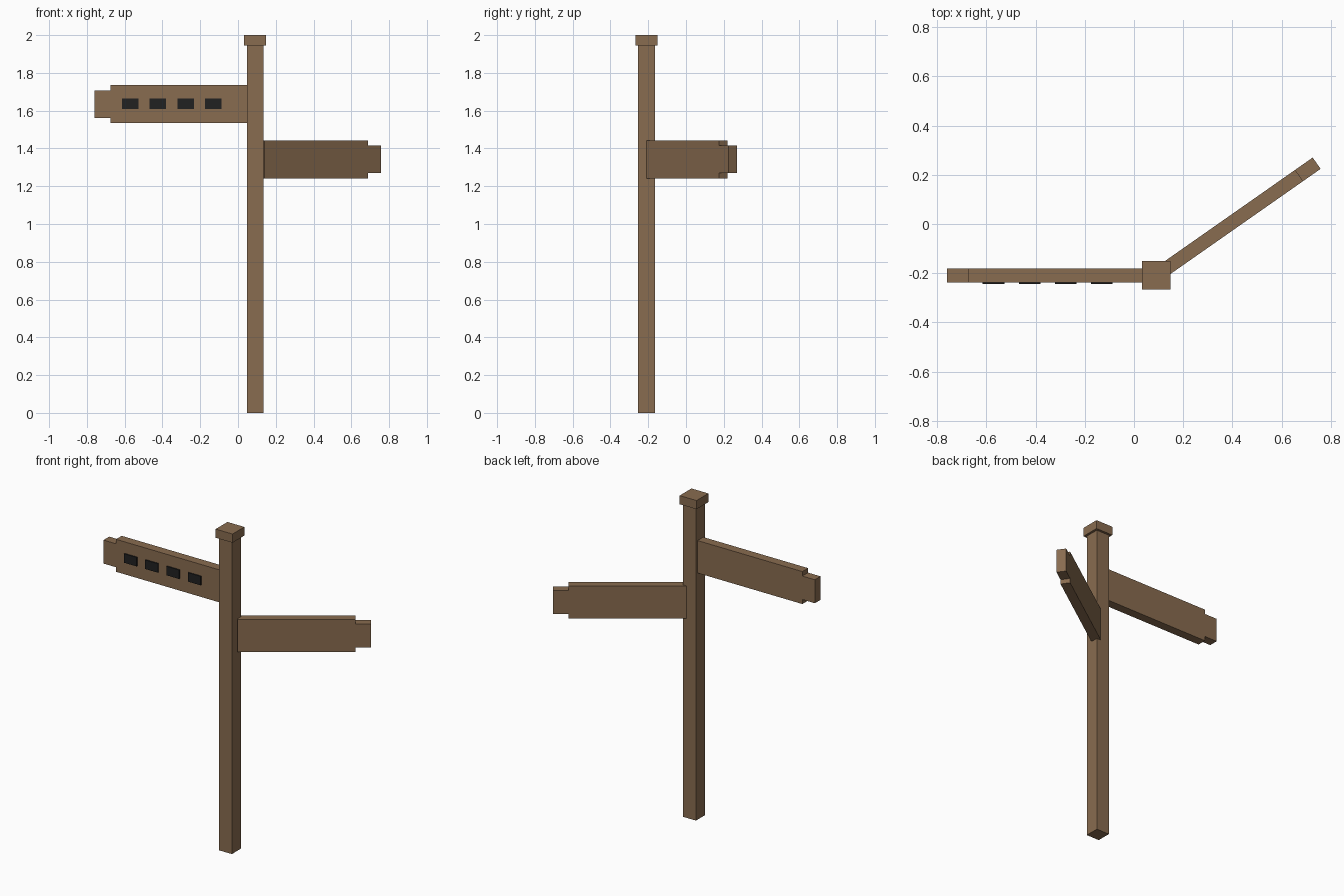
import bpy
import bmesh
from math import radians
from mathutils import Matrix

cube = bpy.data.objects.get("Cube")
if cube:
    bpy.data.objects.remove(cube, do_unlink=True)


def material(name, rgb):
    mat = bpy.data.materials.new(name)
    mat.use_nodes = True
    color = (*rgb, 1)
    mat.diffuse_color = color
    bsdf = next(n for n in mat.node_tree.nodes if n.type == "BSDF_PRINCIPLED")
    bsdf.inputs["Base Color"].default_value = color
    return mat


wood = material("brown wood", (0.25, 0.15, 0.08))
black = material("black paint", (0.015, 0.015, 0.015))


def add_object(name, bm, mat, matrix=Matrix()):
    bmesh.ops.recalc_face_normals(bm, faces=bm.faces)
    mesh = bpy.data.meshes.new(name)
    bm.to_mesh(mesh)
    bm.free()
    mesh.materials.append(mat)
    obj = bpy.data.objects.new(name, mesh)
    obj.matrix_world = matrix
    bpy.context.collection.objects.link(obj)


def box(name, center, size, mat):
    bm = bmesh.new()
    bmesh.ops.create_cube(bm, size=1, matrix=Matrix.Diagonal((*size, 1)))
    add_object(name, bm, mat, Matrix.Translation(center))


def board(name, height, angle, start, shoulder, end):
    """Extruded arm outline with a narrower tip, turned about the post."""
    half, tip, thick = 0.101, 0.073, 0.056
    upper = [(start, half), (shoulder, half), (shoulder, tip), (end, tip)]
    outline = upper + [(x, -z) for x, z in reversed(upper)]
    bm = bmesh.new()
    face = bm.faces.new([bm.verts.new((x, -thick / 2, z)) for x, z in outline])
    new = bmesh.ops.extrude_face_region(bm, geom=[face])["geom"]
    bmesh.ops.translate(bm, vec=(0, thick, 0),
                        verts=[v for v in new if isinstance(v, bmesh.types.BMVert)])
    turn = Matrix.Rotation(radians(angle), 4, "Z")
    add_object(name, bm, wood, Matrix.Translation((POST_X, POST_Y, height)) @ turn)


POST_X, POST_Y = 0.091, -0.209

# Post and cap
box("post", (POST_X, POST_Y, 0.975), (0.088, 0.088, 1.95), wood)
box("post_cap", (POST_X, POST_Y, 1.973), (0.116, 0.116, 0.054), wood)

# Direction boards
board("right_board", 1.635, 180, 0.042, 0.765, 0.851)
board("left_board", 1.342, 35, 0.042, 0.708, 0.795)

# Dark plates on the front of the right board
for i in range(4):
    box(f"board_plate_{i + 1}", (-0.571 + i * 0.1467, POST_Y - 0.031, 1.637),
        (0.088, 0.008, 0.056), black)
